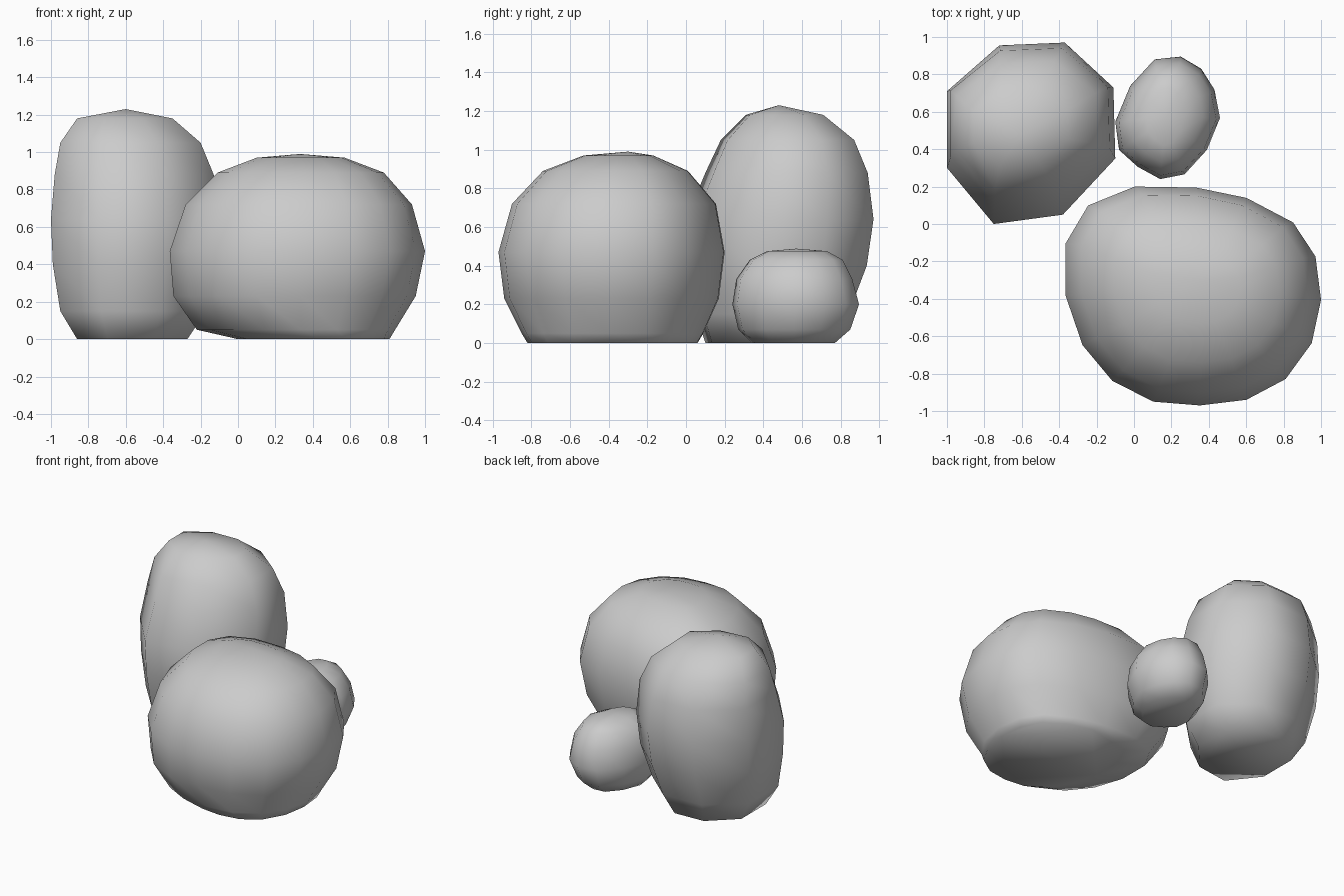
import bpy, bmesh

if "Cube" in bpy.data.objects:
    bpy.data.objects.remove(bpy.data.objects["Cube"])


def make_rock(name, outline, levels, top):
    """Loft a plan outline through levels of (z, xmin, xmax, ymin, ymax)."""
    xs = [p[0] for p in outline]
    ys = [p[1] for p in outline]
    x0, y0 = min(xs), min(ys)
    w, d = max(xs) - x0, max(ys) - y0
    n = len(outline)
    bm = bmesh.new()
    rings = []
    for z, xa, xb, ya, yb in levels:
        rings.append([bm.verts.new((xa + (x - x0) / w * (xb - xa),
                                    ya + (y - y0) / d * (yb - ya), z))
                      for x, y in outline])
    for low, high in zip(rings, rings[1:]):
        for i in range(n):
            j = (i + 1) % n
            bm.faces.new((low[i], low[j], high[j], high[i]))
    # flat base and gently peaked crown
    bm.faces.new(rings[0])
    peak = bm.verts.new(top)
    for i in range(n):
        bm.faces.new((rings[-1][i], rings[-1][(i + 1) % n], peak))
    bmesh.ops.recalc_face_normals(bm, faces=bm.faces)
    for f in bm.faces:
        f.smooth = True
    mesh = bpy.data.meshes.new(name)
    bm.to_mesh(mesh)
    bm.free()
    obj = bpy.data.objects.new(name, mesh)
    bpy.context.collection.objects.link(obj)
    return obj


# Broad boulder at the front
make_rock("large_rock",
          [(-.37, -.1), (-.25, .1), (0, .2), (.33, .195), (.6, .14), (.85, .01),
           (.97, -.17), (1, -.4), (.95, -.63), (.81, -.82), (.6, -.93), (.35, -.96),
           (.1, -.94), (-.12, -.83), (-.28, -.64), (-.37, -.38)],
          [(0, 0, .81, -.82, .06),
           (.05, -.22, .84, -.85, .09),
           (.23, -.345, .95, -.94, .17),
           (.47, -.365, 1, -.97, .2),
           (.72, -.28, .93, -.9, .155),
           (.89, -.11, .78, -.74, .01),
           (.97, .1, .57, -.53, -.17)],
          (.33, -.3, .99))

# Tall boulder at the back left
make_rock("tall_rock",
          [(-1, .71), (-.72, .955), (-.37, .97), (-.11, .73),
           (-.1, .35), (-.38, .05), (-.75, 0), (-1, .3)],
          [(0, -.86, -.27, .1, .77),
           (.15, -.95, -.17, .05, .84),
           (.4, -.99, -.115, .01, .935),
           (.64, -1, -.1, .0, .97),
           (.88, -.98, -.13, .1, .94),
           (1.05, -.95, -.2, .18, .87),
           (1.18, -.86, -.35, .31, .71)],
          (-.6, .48, 1.23))

# Small pebble at the back
make_rock("small_rock",
          [(-.1, .55), (-.02, .74), (.11, .88), (.25, .895), (.36, .83), (.43, .72),
           (.46, .57), (.39, .4), (.27, .27), (.14, .245), (.02, .31), (-.08, .4)],
          [(0, -.01, .34, .34, .77),
           (.07, -.07, .41, .27, .85),
           (.2, -.1, .46, .24, .895),
           (.33, -.08, .44, .26, .86),
           (.43, -.02, .37, .33, .81),
           (.475, .07, .27, .42, .73)],
          (.17, .57, .488))
